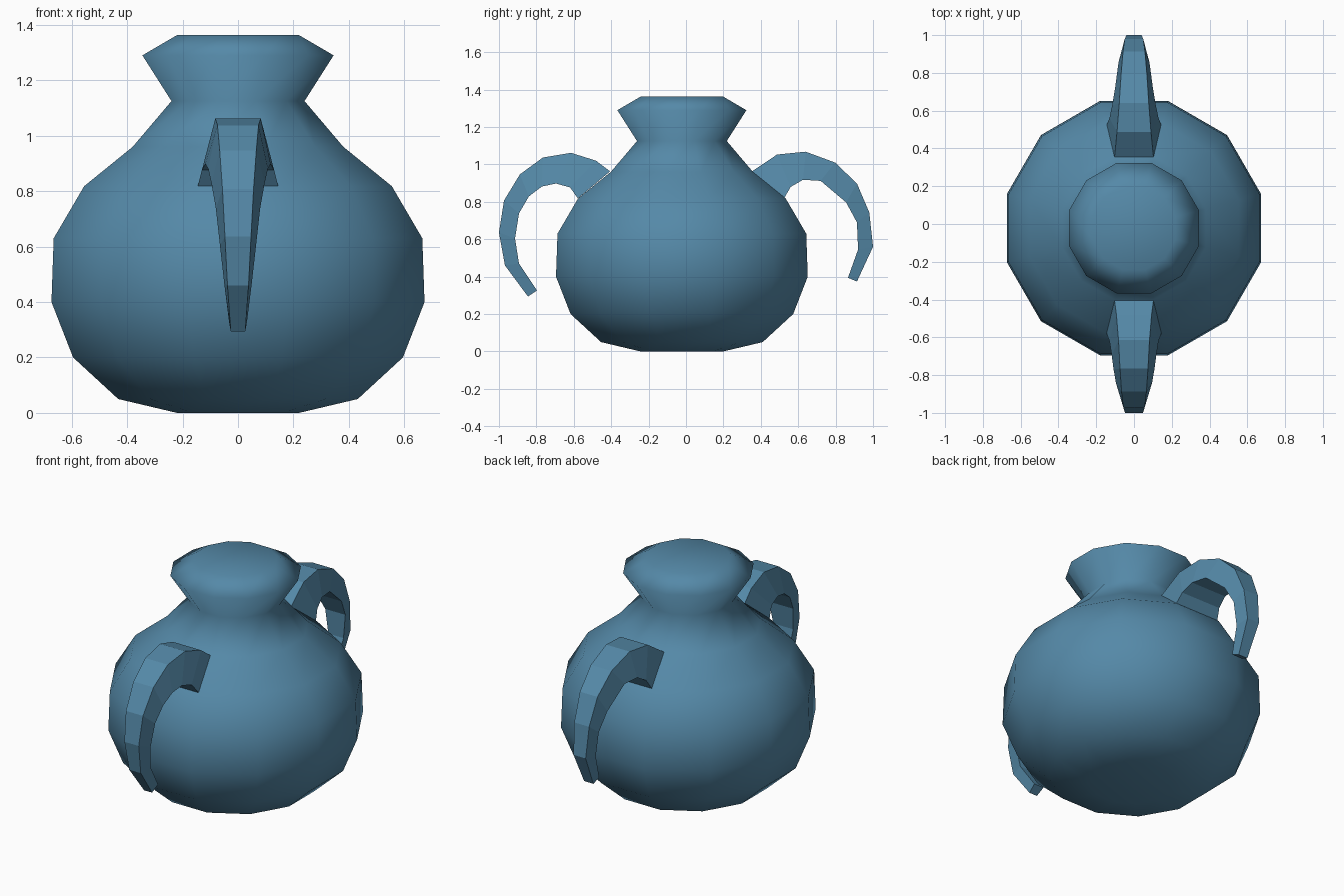
import bpy, bmesh, math

if "Cube" in bpy.data.objects:
    bpy.data.objects.remove(bpy.data.objects["Cube"])

glaze = bpy.data.materials.new("blue_glaze")
glaze.diffuse_color = (0.09, 0.25, 0.39, 1)
glaze.use_nodes = True
glaze.node_tree.nodes["Principled BSDF"].inputs["Base Color"].default_value = glaze.diffuse_color


def finish(bm, name, smooth):
    bmesh.ops.recalc_face_normals(bm, faces=bm.faces)
    for f in bm.faces:
        f.smooth = smooth
    mesh = bpy.data.meshes.new(name)
    bm.to_mesh(mesh)
    bm.free()
    mesh.materials.append(glaze)
    obj = bpy.data.objects.new(name, mesh)
    bpy.context.collection.objects.link(obj)
    return obj


def loft(rings, name, smooth):
    bm = bmesh.new()
    rows = [[bm.verts.new(p) for p in ring] for ring in rings]
    n = len(rows[0])
    for a, b in zip(rows, rows[1:]):
        for i in range(n):
            j = (i + 1) % n
            bm.faces.new((a[i], a[j], b[j], b[i]))
    bm.faces.new(rows[0])
    bm.faces.new(rows[-1])
    return finish(bm, name, smooth)


# Twelve-sided jug body: (half width, height) from foot to closed mouth
profile = [(0.22, 0), (0.432, 0.05), (0.595, 0.2), (0.673, 0.40), (0.665, 0.63),
           (0.555, 0.818), (0.38, 0.96), (0.24, 1.125), (0.345, 1.29), (0.22, 1.363)]
angles = [math.radians(15 + 30 * i) for i in range(12)]
k = 1 / math.cos(math.radians(15))
loft([[(r * k * math.cos(a), r * k * math.sin(a) - 0.022, z) for a in angles]
      for r, z in profile], "jug_body", True)


# Tapering handles: outer and inner curves (y, z), trapezoid cross-section
def handle(name, outer, inner, outer_w, inner_w):
    rings = []
    for (yo, zo), (yi, zi), wo, wi in zip(outer, inner, outer_w, inner_w):
        rings.append([(-wo, yo, zo), (wo, yo, zo), (wi, yi, zi), (-wi, yi, zi)])
    loft(rings, name, False)


handle("front_handle",
       [(-.406, .963), (-.481, 1.02), (-.615, 1.062), (-.765, 1.037), (-.888, .947),
        (-.973, .807), (-1.0, .636), (-.968, .46), (-.845, .294)],
       [(-.578, .818), (-.62, .877), (-.695, .898), (-.77, .882), (-.84, .829),
        (-.893, .738), (-.914, .604), (-.893, .47), (-.797, .326)],
       [.103, .093, .082, .074, .066, .056, .047, .038, .026],
       [.145, .13, .118, .108, .096, .08, .065, .05, .032])

handle("back_handle",
       [(.353, .963), (.487, 1.053), (.64, 1.068), (.797, 1.01), (.914, .898),
        (.98, .743), (1.0, .56), (.914, .374)],
       [(.524, .818), (.56, .88), (.626, .918), (.72, .912), (.856, .797),
        (.914, .69), (.92, .545), (.866, .394)],
       [.103, .09, .078, .068, .058, .049, .04, .03],
       [.145, .13, .116, .1, .082, .066, .05, .036])
